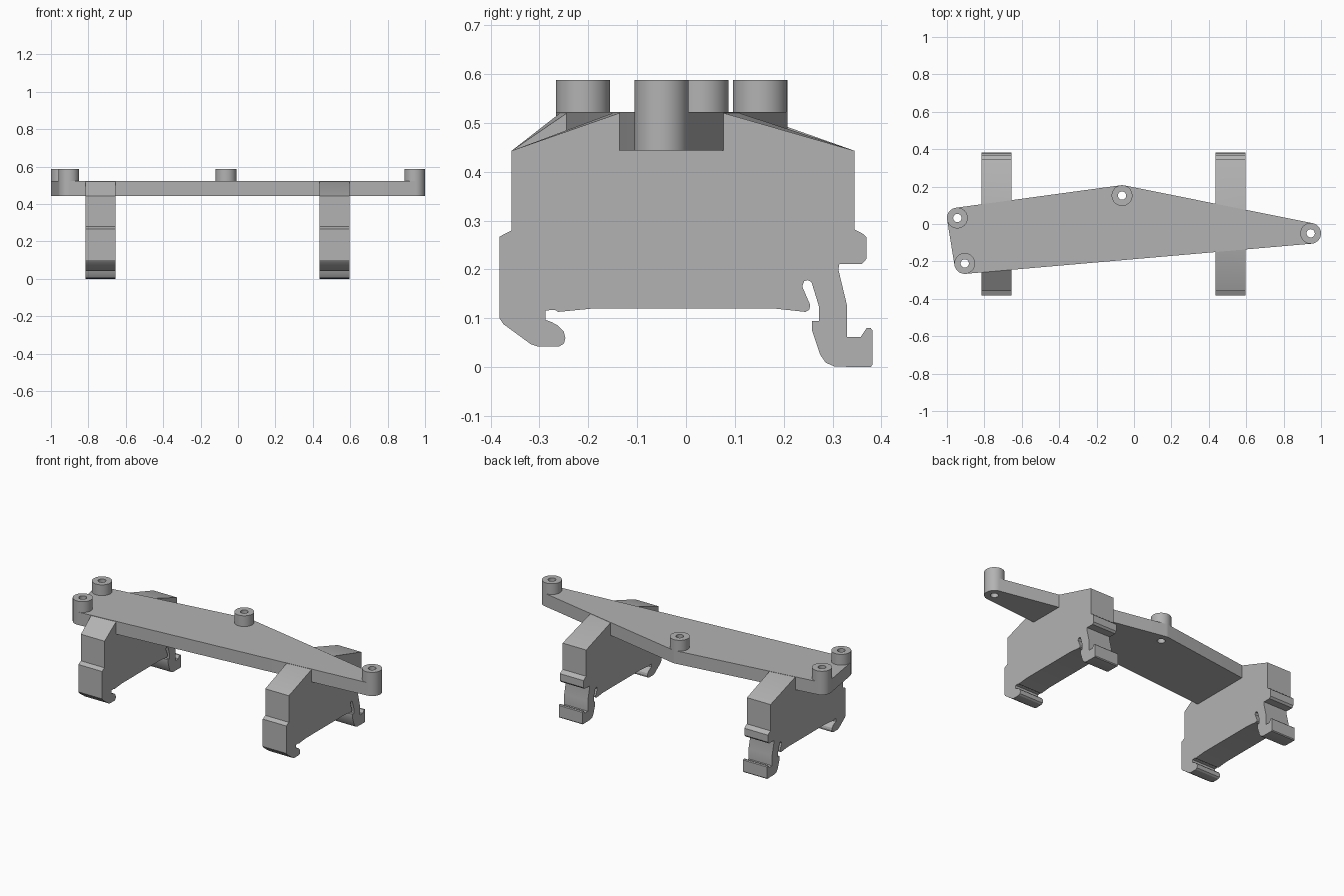
import bpy, bmesh, math
from mathutils import Vector
from mathutils.geometry import convex_hull_2d

if "Cube" in bpy.data.objects:
    bpy.data.objects.remove(bpy.data.objects["Cube"])

Z_LOW, Z_TOP, Z_BOSS = 0.443, 0.522, 0.588
R_BOSS, R_HOLE = 0.0555, 0.022
BOSSES = [(-0.9445, 0.032), (-0.905, -0.211), (-0.064, 0.152), (0.9445, -0.05)]

grey = bpy.data.materials.new("light grey plastic")
grey.diffuse_color = (0.45, 0.45, 0.45, 1)
grey.use_nodes = True
grey.node_tree.nodes["Principled BSDF"].inputs["Base Color"].default_value = grey.diffuse_color


def finish(name, bm):
    bmesh.ops.recalc_face_normals(bm, faces=bm.faces)
    me = bpy.data.meshes.new(name)
    bm.to_mesh(me)
    bm.free()
    me.materials.append(grey)
    ob = bpy.data.objects.new(name, me)
    bpy.context.collection.objects.link(ob)
    bpy.ops.object.select_all(action='DESELECT')
    ob.select_set(True)
    bpy.context.view_layer.objects.active = ob
    bpy.ops.object.shade_smooth_by_angle(angle=math.radians(25))
    return ob


def circle(c, r, n=64):
    return [Vector((c[0] + r * math.cos(2 * math.pi * i / n),
                    c[1] + r * math.sin(2 * math.pi * i / n))) for i in range(n)]


def slab(name, loops, z0, z1):
    """Extrude an outer loop with holes from z0 to z1."""
    bm = bmesh.new()
    edges = []
    for loop in loops:
        vs = [bm.verts.new((p[0], p[1], z0)) for p in loop]
        edges += [bm.edges.new((vs[i - 1], vs[i])) for i in range(len(vs))]
    bmesh.ops.triangle_fill(bm, edges=edges, use_beauty=True, normal=(0, 0, 1))
    res = bmesh.ops.extrude_face_region(bm, geom=bm.faces[:], use_keep_orig=True)
    top = [v for v in res["geom"] if isinstance(v, bmesh.types.BMVert)]
    bmesh.ops.translate(bm, verts=top, vec=(0, 0, z1 - z0))
    return finish(name, bm)


# Plate: tangent outline around the four bosses, with through holes
rim = [p for c in BOSSES for p in circle(c, R_BOSS)]
hull = [rim[i] for i in convex_hull_2d(rim)]
slab("plate", [hull] + [circle(c, R_HOLE) for c in BOSSES], Z_LOW, Z_TOP)

# Raised screw bosses
for i, c in enumerate(BOSSES):
    slab(f"boss_{i + 1}", [circle(c, R_BOSS), circle(c, R_HOLE)], Z_TOP, Z_BOSS)


def plate_span(x):
    """Front and back y of the plate outline at x."""
    ys = []
    for i in range(len(hull)):
        a, b = hull[i - 1], hull[i]
        if (a.x - x) * (b.x - x) < 0:
            ys.append(a.y + (b.y - a.y) * (x - a.x) / (b.x - a.x))
    return min(ys), max(ys)


# Rail clip side profile (y, z), front shoulder round to back shoulder
CLIP = [(-.357, .443), (-.357, .28), (-.382, .267), (-.382, .10), (-.374, .088),
        (-.318, .047), (-.303, .042), (-.26, .042), (-.25, .048), (-.247, .06),
        (-.25, .072), (-.262, .085), (-.275, .092), (-.288, .097), (-.288, .116),
        (-.268, .117), (-.262, .113), (-.19, .12), (.18, .12), (.245, .113),
        (.253, .118), (.254, .128), (.238, .165), (.242, .176), (.25, .178),
        (.257, .174), (.272, .125), (.272, .094), (.258, .094), (.258, .075),
        (.275, .025), (.286, .009), (.305, .001), (.378, 0), (.382, .005),
        (.382, .075), (.378, .08), (.37, .08), (.358, .062), (.33, .062),
        (.33, .125), (.312, .2), (.314, .211), (.36, .211), (.37, .222),
        (.37, .265), (.362, .273), (.345, .282), (.345, .443)]


# Clips: their shoulders slope up to meet the plate's top edges
def clip(name, x0, x1):
    bm = bmesh.new()
    rings = []
    for x in (x0, x1):
        front, back = plate_span(x)
        pts = CLIP + [(back - .002, Z_TOP - .001), (front + .002, Z_TOP - .001)]
        rings.append([bm.verts.new((x, y, z)) for y, z in pts])
    a, b = rings
    for i in range(len(a)):
        bm.faces.new((a[i - 1], a[i], b[i], b[i - 1]))
    caps = [bm.faces.new(a), bm.faces.new(b)]
    bmesh.ops.recalc_face_normals(bm, faces=bm.faces)
    bmesh.ops.triangulate(bm, faces=caps)
    return finish(name, bm)


clip("left_rail_clip", -0.815, -0.655)
clip("right_rail_clip", 0.435, 0.595)
